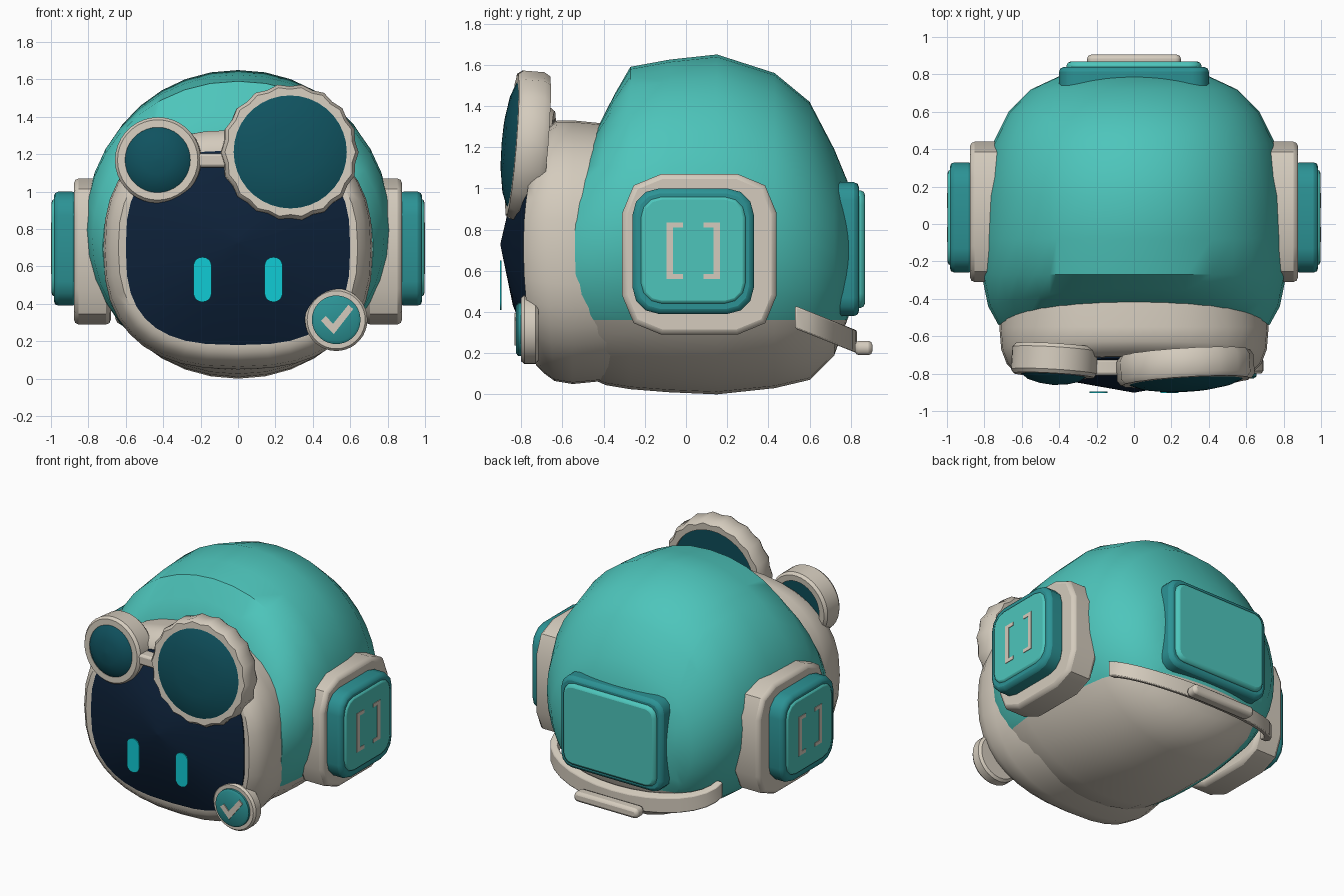
import bpy, bmesh, math
from mathutils import Matrix, Vector

if "Cube" in bpy.data.objects:
    bpy.data.objects.remove(bpy.data.objects["Cube"])


def material(name, rgb):
    m = bpy.data.materials.new(name)
    m.diffuse_color = (*rgb, 1)
    m.use_nodes = True
    m.node_tree.nodes["Principled BSDF"].inputs["Base Color"].default_value = m.diffuse_color
    return m


TEAL = material("teal", (0.075, 0.56, 0.50))
DEEP = material("deep teal", (0.025, 0.29, 0.30))
CREAM = material("cream", (0.66, 0.60, 0.51))
NAVY = material("navy", (0.004, 0.015, 0.04))
LENS = material("lens teal", (0.005, 0.085, 0.115))
CYAN = material("eye cyan", (0.005, 0.60, 0.66))


def finish(bm, name, mats, bevel=0, segments=2, mirror=False, angle=35):
    bmesh.ops.recalc_face_normals(bm, faces=bm.faces)
    me = bpy.data.meshes.new(name)
    bm.to_mesh(me)
    bm.free()
    ob = bpy.data.objects.new(name, me)
    bpy.context.collection.objects.link(ob)
    for m in mats:
        me.materials.append(m)
    if bevel:
        b = ob.modifiers.new("bevel", "BEVEL")
        b.width, b.segments, b.limit_method = bevel, segments, "ANGLE"
        b.angle_limit = math.radians(50)
    if mirror:
        ob.modifiers.new("mirror", "MIRROR")
    bpy.ops.object.select_all(action="DESELECT")
    ob.select_set(True)
    bpy.context.view_layer.objects.active = ob
    bpy.ops.object.shade_smooth_by_angle(angle=math.radians(angle))
    return ob


def bridge(bm, loops, closed=False):
    pairs = list(zip(loops, loops[1:])) + ([(loops[-1], loops[0])] if closed else [])
    for p, q in pairs:
        n = len(p)
        for i in range(n):
            bm.faces.new((p[i], p[(i + 1) % n], q[(i + 1) % n], q[i]))


def loft(rings, power, n=36, caps=(True, True)):
    """Superellipse rings (y, half width, z low, z high, lean) along y."""
    bm = bmesh.new()
    loops = []
    for y, a, lo, hi, lean in rings:
        loop = []
        for i in range(n):
            t = 2 * math.pi * i / n
            c, s = math.cos(t), math.sin(t)
            x = a * math.copysign(abs(c) ** (2 / power), c)
            z = (lo + hi) / 2 + (hi - lo) / 2 * math.copysign(abs(s) ** (2 / power), s)
            k = lean * ((z - 0.73) / 0.58) ** 2 * (1 if z > 0.73 else 0.6)
            loop.append(bm.verts.new((x, y + k, z)))
        loops.append(loop)
    bridge(bm, loops)
    for use, loop in zip(caps, (loops[0], loops[-1])):
        if use:
            bm.faces.new(loop)
    return bm


FRAMES = {"front": lambda u, v, d: (u, -d, v),
          "back": lambda u, v, d: (u, d, v),
          "side": lambda u, v, d: (d, u, v)}


def plate(name, pts, d0, d1, frame, mat, **kw):
    """Extruded outline."""
    bm = bmesh.new()
    loops = [[bm.verts.new(FRAMES[frame](u, v, d)) for u, v in pts] for d in (d0, d1)]
    bridge(bm, loops)
    for loop in loops:
        bm.faces.new(loop)
    return finish(bm, name, [mat], **kw)


def rounded(u0, u1, v0, v1, r, seg=3):
    pts = []
    corners = ((u1 - r, v1 - r), (u0 + r, v1 - r), (u0 + r, v0 + r), (u1 - r, v0 + r))
    for k, (cu, cv) in enumerate(corners):
        for i in range(seg + 1):
            t = math.pi / 2 * (k + i / seg)
            pts.append((cu + r * math.cos(t), cv + r * math.sin(t)))
    return pts


def lathe(name, profile, centre, mat, n=36, pitch=0, yaw=0, bump=0, closed=True):
    """Profile (radius, forward depth) spun about a front-facing axis."""
    bm = bmesh.new()
    rot = Matrix.Rotation(yaw, 3, "Z") @ Matrix.Rotation(pitch, 3, "X")
    rmax = max(r for r, d in profile)
    loops = []
    for r, d in profile:
        loop = []
        for i in range(n):
            k = r - (bump if i % 2 and r > 0.93 * rmax else 0)
            t = 2 * math.pi * i / n
            p = Vector((k * math.cos(t), -d, k * math.sin(t)))
            loop.append(bm.verts.new(rot @ p + Vector(centre)))
        loops.append(loop)
    bridge(bm, loops, closed)
    if not closed:
        bm.faces.new(loops[0])
        bm.faces.new(loops[-1])
    return finish(bm, name, [mat])


# Helmet shell: teal above, cream underside
bm = loft([(0.79, 0.40, 0.38, 1.02, 0), (0.72, 0.55, 0.19, 1.19, 0),
           (0.60, 0.67, 0.07, 1.42, 0), (0.43, 0.755, 0.03, 1.56, 0),
           (0.15, 0.80, 0, 1.65, 0), (-0.08, 0.815, 0.01, 1.625, 0),
           (-0.27, 0.815, 0.025, 1.59, 0), (-0.44, 0.78, 0.045, 1.46, 0.06),
           (-0.54, 0.725, 0.07, 1.33, 0.12)], 2.05)
for co, no in (((0, 0, 0.36), (0, 0, 1)), ((-0.45, 0, 0), (1, 0, 0))):
    bmesh.ops.bisect_plane(bm, geom=bm.verts[:] + bm.edges[:] + bm.faces[:],
                           plane_co=co, plane_no=no)
for f in bm.faces:
    c = f.calc_center_median()
    f.material_index = int(c.z < 0.36 and c.x > -0.45)
finish(bm, "helmet_shell", [TEAL, CREAM], angle=40)

# Cream hood around the face
finish(loft([(-0.35, 0.69, 0.07, 1.31, 0), (-0.55, 0.72, 0.05, 1.33, 0),
             (-0.67, 0.71, 0.065, 1.33, 0.04), (-0.75, 0.68, 0.10, 1.30, 0.09),
             (-0.79, 0.64, 0.14, 1.26, 0.10), (-0.78, 0.59, 0.19, 1.21, 0.10)],
            2.5, caps=(True, False)), "face_hood", [CREAM], angle=50)

# Dark face screen with a shallow point
finish(loft([(-0.76, 0.60, 0.18, 1.22, 0.10), (-0.79, 0.60, 0.18, 1.22, 0.10),
             (-0.845, 0.32, 0.43, 1.0, 0.03), (-0.90, 0.01, 0.72, 0.735, 0)],
            2.8), "face_screen", [NAVY])

# Eyes
plate("eyes", rounded(0.142, 0.238, 0.41, 0.65, 0.047, 5), 0.895, 0.904,
      "front", CYAN, mirror=True)

# Goggles
big = dict(centre=(0.27, -0.69, 1.20), pitch=-0.08, yaw=0.06)
small = dict(centre=(-0.42, -0.65, 1.16), pitch=-0.06, yaw=-0.06)
lathe("large_goggle_ring", [(0.30, 0), (0.35, 0), (0.368, 0.03), (0.368, 0.13),
                            (0.35, 0.155), (0.30, 0.155)], mat=CREAM, bump=0.014, **big)
lathe("large_goggle_lens", [(0.303, 0.02), (0.303, 0.155), (0.24, 0.18), (0.14, 0.197),
                            (0.02, 0.205)], mat=LENS, closed=False, **big)
lathe("small_goggle_ring", [(0.175, 0), (0.215, 0), (0.23, 0.02), (0.23, 0.14),
                            (0.215, 0.16), (0.175, 0.16)], mat=CREAM, **small)
lathe("small_goggle_lens", [(0.178, 0.02), (0.178, 0.155), (0.14, 0.185), (0.08, 0.202),
                            (0.01, 0.21)], mat=LENS, closed=False, **small)
plate("goggle_bridge", rounded(-0.24, -0.05, 1.13, 1.205, 0.02), 0.72, 0.81,
      "front", CREAM, bevel=0.015)

# Check badge
spot = (0.525, -0.715, 0.315)
lathe("badge_ring", [(0.01, 0), (0.15, 0), (0.167, 0.015), (0.167, 0.07),
                     (0.155, 0.085), (0.01, 0.085)], spot, CREAM, closed=False)
lathe("badge_disc", [(0.13, 0.08), (0.13, 0.10), (0.115, 0.11), (0.01, 0.11)],
      spot, DEEP, closed=False)
plate("badge_check", [(0.443, 0.31), (0.47, 0.335), (0.508, 0.293), (0.59, 0.395),
                      (0.616, 0.372), (0.512, 0.238)], 0.823, 0.832, "front", CREAM)

# Ear pods
plate("ear_base", rounded(-0.31, 0.44, 0.29, 1.07, 0.19, 2), 0.68, 0.877, "side",
      CREAM, bevel=0.025, mirror=True)
plate("ear_rim", rounded(-0.26, 0.33, 0.39, 1.0, 0.13, 3), 0.86, 0.985, "side",
      DEEP, bevel=0.025, mirror=True)
plate("ear_pad", rounded(-0.22, 0.29, 0.44, 0.96, 0.10, 3), 0.96, 0.996, "side",
      TEAL, bevel=0.015, mirror=True)
for name, o, s in (("front_bracket", -0.095, 1), ("rear_bracket", 0.165, -1)):
    shape = [(0, 0.56), (0.08, 0.56), (0.08, 0.585), (0.032, 0.585), (0.032, 0.81),
             (0.08, 0.81), (0.08, 0.835), (0, 0.835)]
    plate(name, [(o + s * u, v) for u, v in shape], 0.992, 1.0, "side", CREAM, mirror=True)

# Back panel
plate("back_panel_rim", rounded(-0.40, 0.40, 0.38, 1.03, 0.09), 0.70, 0.84, "back",
      DEEP, bevel=0.025)
plate("back_panel_pad", rounded(-0.36, 0.36, 0.42, 0.99, 0.07), 0.82, 0.868, "back",
      TEAL, bevel=0.02)

# Drooping rear band with a small roll bar
bm = bmesh.new()
loops = []
for i in range(17):
    t = math.pi * (i / 16 - 0.5)
    loop = []
    for k, dz in ((0, -0.055), (0.05, -0.055), (0.05, 0.055), (0, 0.055)):
        x, y = (0.61 + k) * math.sin(t), 0.53 + (0.25 + k) * math.cos(t)
        loop.append(bm.verts.new((x, y, 0.375 - 0.4 * (y - 0.53) + dz)))
    loops.append(loop)
bridge(bm, loops)
bm.faces.new(loops[0])
bm.faces.new(loops[-1])
finish(bm, "rear_band", [CREAM], bevel=0.008)
plate("rear_roll_bar", rounded(-0.25, 0.25, 0.19, 0.26, 0.03), 0.82, 0.905, "back",
      CREAM, bevel=0.02)
